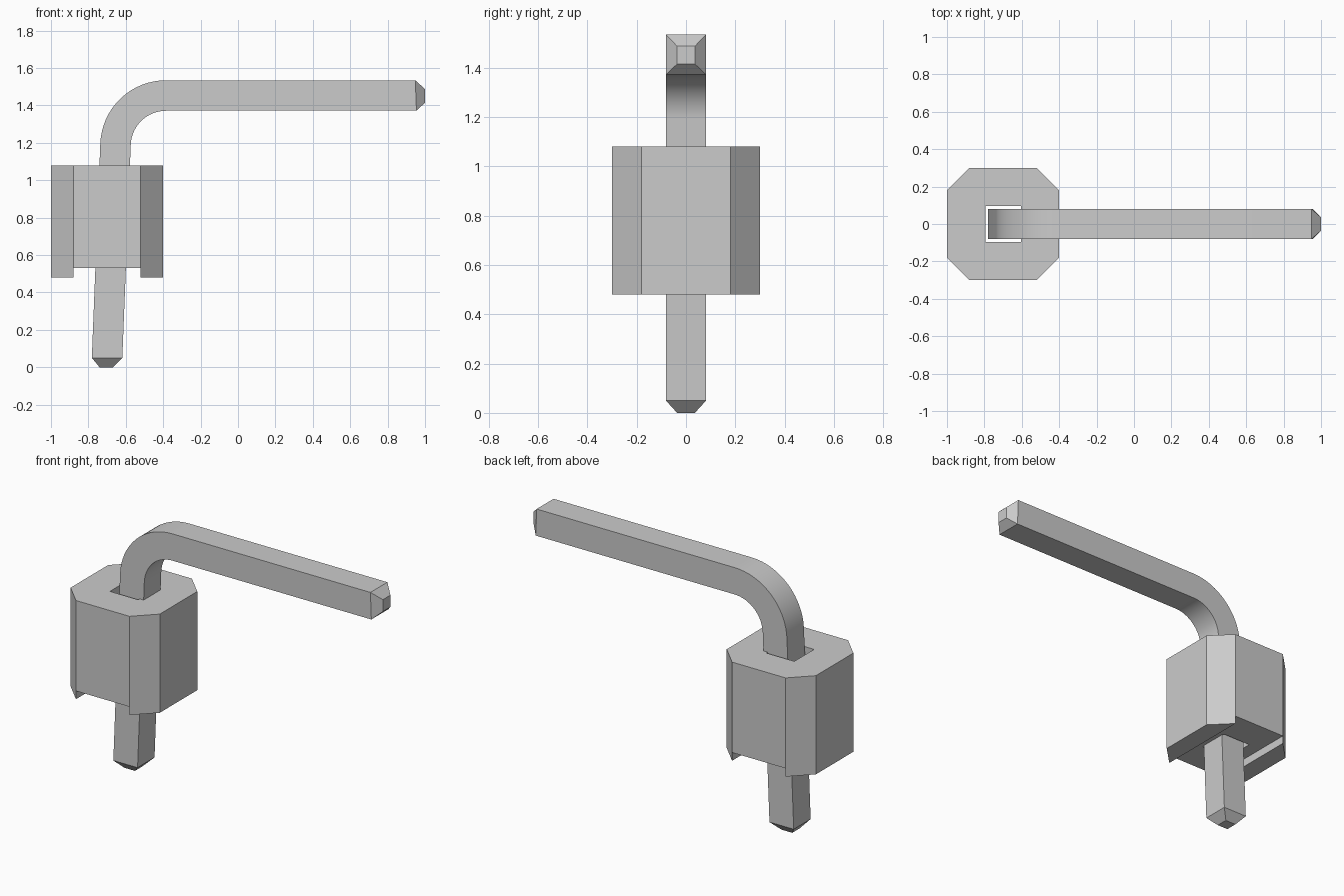
import bpy, bmesh
from math import cos, sin, radians, pi
from mathutils import Vector

if "Cube" in bpy.data.objects:
    bpy.data.objects.remove(bpy.data.objects["Cube"], do_unlink=True)

grey = bpy.data.materials.new("plain_grey")
grey.use_nodes = True
grey.diffuse_color = (0.6, 0.6, 0.6, 1)
grey.node_tree.nodes["Principled BSDF"].inputs["Base Color"].default_value = (0.6, 0.6, 0.6, 1)


def make_object(name, bm):
    bmesh.ops.recalc_face_normals(bm, faces=bm.faces)
    mesh = bpy.data.meshes.new(name)
    bm.to_mesh(mesh)
    bm.free()
    mesh.materials.append(grey)
    obj = bpy.data.objects.new(name, mesh)
    bpy.context.collection.objects.link(obj)
    return obj


def loft(name, rings):
    """Skin matching rings of points and cap both ends."""
    bm = bmesh.new()
    rows = [[bm.verts.new(p) for p in ring] for ring in rings]
    n = len(rows[0])
    for a, b in zip(rows, rows[1:]):
        for i in range(n):
            j = (i + 1) % n
            bm.faces.new((a[i], a[j], b[j], b[i]))
    bm.faces.new(rows[0])
    bm.faces.new(rows[-1])
    return make_object(name, bm)


def box(name, cx, hx, hy, z0, z1):
    corners = [(-1, -1), (1, -1), (1, 1), (-1, 1)]
    return loft(name, [[(cx + sx * hx, sy * hy, z) for sx, sy in corners] for z in (z0, z1)])


def cut(target, cutter):
    cutter.hide_render = True
    mod = target.modifiers.new("cut", "BOOLEAN")
    mod.operation = "DIFFERENCE"
    mod.solver = "EXACT"
    mod.object = cutter
    bpy.context.view_layer.objects.active = target
    bpy.ops.object.modifier_apply(modifier=mod.name)
    bpy.data.objects.remove(cutter, do_unlink=True)


# Octagonal housing with a square pin hole and a groove underneath
CX, R, F = -0.70, 0.30, 0.18
octagon = [(F, -R), (R, -F), (R, F), (F, R), (-F, R), (-R, F), (-R, -F), (-F, -R)]
housing = loft("housing", [[(CX + x, y, z) for x, y in octagon] for z in (0.48, 1.08)])
cut(housing, box("groove_cutter", CX, F, 0.5, 0.3, 0.53))
cut(housing, box("hole_cutter", CX, 0.095, 0.095, 0.2, 1.3))

# Bent square pin: (x, z, half width, angle of the cross-section)
HALF, TIP, LEAN = 0.0815, 0.036, radians(177.8)
path = [(-0.704, 0.0, TIP, pi), (-0.70, 0.05, HALF, pi)]
STEPS = 16
for i in range(STEPS + 1):
    a = LEAN + (pi / 2 - LEAN) * i / STEPS
    path.append((-0.385 + 0.27 * cos(a), 1.183 + 0.27 * sin(a), HALF, a))
path += [(0.951, 1.453, HALF, radians(92.2)), (1.0, 1.451, TIP, pi / 2)]

rings = []
for x, z, h, a in path:
    centre, out, side = Vector((x, 0, z)), Vector((cos(a), 0, sin(a))), Vector((0, 1, 0))
    rings.append([centre + h * (u * out + v * side)
                  for u, v in ((-1, -1), (1, -1), (1, 1), (-1, 1))])
pin = loft("bent_pin", rings)

# Smooth bend with crisp edges
bpy.ops.object.select_all(action="DESELECT")
pin.select_set(True)
bpy.context.view_layer.objects.active = pin
bpy.ops.object.shade_smooth_by_angle(angle=radians(25))
